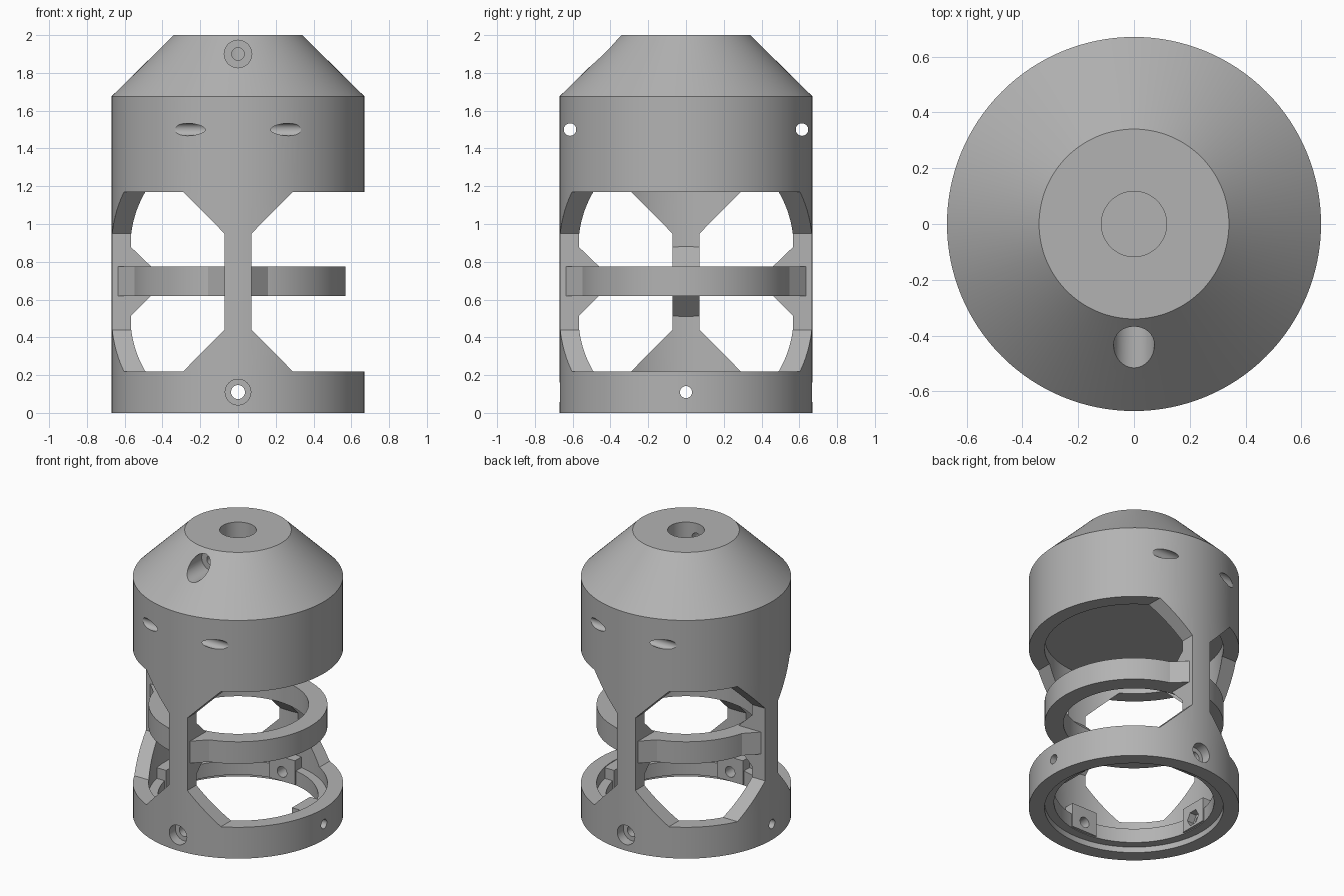
import bpy, bmesh, math
from mathutils import Matrix, Vector

SEG = 128
R_OUT, R_IN = 0.67, 0.57

if "Cube" in bpy.data.objects:
    bpy.data.objects.remove(bpy.data.objects["Cube"])

grey = bpy.data.materials.new("plain grey")
grey.use_nodes = True
colour = (0.45, 0.45, 0.45, 1)
grey.diffuse_color = colour
grey.node_tree.nodes["Principled BSDF"].inputs["Base Color"].default_value = colour


def finish(bm, name):
    bmesh.ops.remove_doubles(bm, verts=bm.verts, dist=1e-5)
    bmesh.ops.recalc_face_normals(bm, faces=bm.faces)
    mesh = bpy.data.meshes.new(name)
    bm.to_mesh(mesh)
    bm.free()
    mesh.materials.append(grey)
    ob = bpy.data.objects.new(name, mesh)
    bpy.context.collection.objects.link(ob)
    return ob


def revolve(name, profile):
    """Closed (radius, z) profile turned around z."""
    bm = bmesh.new()
    verts = [bm.verts.new((r, 0, z)) for r, z in profile]
    edges = [bm.edges.new((verts[i - 1], verts[i])) for i in range(len(verts))
             if profile[i - 1][0] > 0 or profile[i][0] > 0]
    bmesh.ops.spin(bm, geom=verts + edges, cent=(0, 0, 0), axis=(0, 0, 1),
                   angle=math.tau, steps=SEG, use_duplicate=False)
    return finish(bm, name)


def prism(name, points, start, end, place, turn=0):
    """Polygon extruded from start to end, placed by a function, turned about z."""
    bm = bmesh.new()
    rot = Matrix.Rotation(turn, 3, "Z")
    a, b = [[bm.verts.new(rot @ Vector(place(u, v, w))) for u, v in points]
            for w in (start, end)]
    bm.faces.new(a)
    bm.faces.new(b)
    for i in range(len(a)):
        bm.faces.new((a[i - 1], a[i], b[i], b[i - 1]))
    return finish(bm, name)


def front(u, v, w):      # outline seen from the front, depth w outward
    return (u, -w, v)


def side(u, v, w):       # outline in radius and height, width w
    return (w, -u, v)


def plan(u, v, w):       # outline seen from above, height w
    return (u, -v, w)


def drill(radius, x, z, start, end, turn=0, sides=32):
    pts = [(x + radius * math.cos(math.tau * i / sides),
            z + radius * math.sin(math.tau * i / sides)) for i in range(sides)]
    return prism("cutter", pts, start, end, front, turn)


def combine(ob, others, operation):
    for other in others:
        mod = ob.modifiers.new("combine", "BOOLEAN")
        mod.operation, mod.object, mod.solver = operation, other, "EXACT"
        bpy.context.view_layer.objects.active = ob
        bpy.ops.object.modifier_apply(modifier=mod.name)
        bpy.data.objects.remove(other)


parts = []
FRONT, BACK, RIGHT, LEFT = 0, math.pi, -math.pi / 2, math.pi / 2

# Upper housing: drum, cone and blind top bore
housing = revolve("upper_housing", [
    (0, 1.25), (R_IN, 1.25), (R_IN, 1.17), (R_OUT, 1.17), (R_OUT, 1.675),
    (0.34, 2), (0.117, 2), (0.117, 1.65), (0, 1.65)])
combine(housing, [drill(0.073, 0, 1.9, 0.3, 0.8), drill(0.033, 0, 1.9, 0.05, 0.5),
                  drill(0.033, 0.614, 1.5, -0.8, 0.8, LEFT),
                  drill(0.033, -0.614, 1.5, -0.8, 0.8, LEFT)], "DIFFERENCE")
parts.append(housing)

# Base ring with an inner lip, four bosses, and screw holes
base = revolve("base_ring", [
    (R_IN, 0), (R_OUT, 0), (R_OUT, 0.22), (R_IN, 0.22),
    (R_IN, 0.14), (0.51, 0.14), (0.51, 0.04), (R_IN, 0.04)])
boss = [(-0.1, 0.045), (0.1, 0.045), (0.1, 0.215), (-0.1, 0.215)]
combine(base, [prism("boss", boss, 0.49, 0.6, front, t)
               for t in (FRONT, BACK, RIGHT, LEFT)], "UNION")
holes = [drill(0.037, 0, 0.11, -0.8, 0.8), drill(0.032, 0, 0.11, -0.8, 0.8, LEFT)]
holes += [drill(0.068, 0, 0.11, 0.6, 0.8, t) for t in (FRONT, BACK)]
holes += [drill(0.055, 0, 0.11, 0.4, 0.54, t, 6) for t in (RIGHT, LEFT)]
combine(base, holes, "DIFFERENCE")
parts.append(base)

# Centre ring
parts.append(revolve("centre_ring", [
    (0.45, 0.62), (R_IN, 0.62), (R_IN, 0.775), (0.45, 0.775)]))

# Three flared legs, each with a ring mount and a sloped gusset
half = [(0.29, 0.22), (0.072, 0.44), (0.072, 0.95), (0.29, 1.17)]
outline = half + [(-x, z) for x, z in reversed(half)]
mount = [(0.16, 0.546), (0.072, 0.634), (-0.072, 0.634), (-0.16, 0.546),
         (-0.1, 0.5), (0.1, 0.5)]
gusset = [(0.6, 0.48), (0.6, 0.91), (0.46, 0.775), (0.46, 0.62)]
for label, turn in (("front", FRONT), ("right", RIGHT), ("back", BACK)):
    leg = revolve(label + "_leg", [(R_IN, 0.1), (R_OUT, 0.1), (R_OUT, 1.3), (R_IN, 1.3)])
    combine(leg, [prism("cutter", outline, 0.3, 0.8, front, turn)], "INTERSECT")
    parts += [leg,
              prism(label + "_ring_mount", mount, 0.62, 0.775, plan, turn),
              prism(label + "_gusset", gusset, -0.072, 0.072, side, turn)]

# Smooth round walls, crisp edges
bpy.ops.object.select_all(action="DESELECT")
for ob in parts:
    ob.select_set(True)
bpy.context.view_layer.objects.active = housing
bpy.ops.object.shade_smooth_by_angle(angle=math.radians(25))
